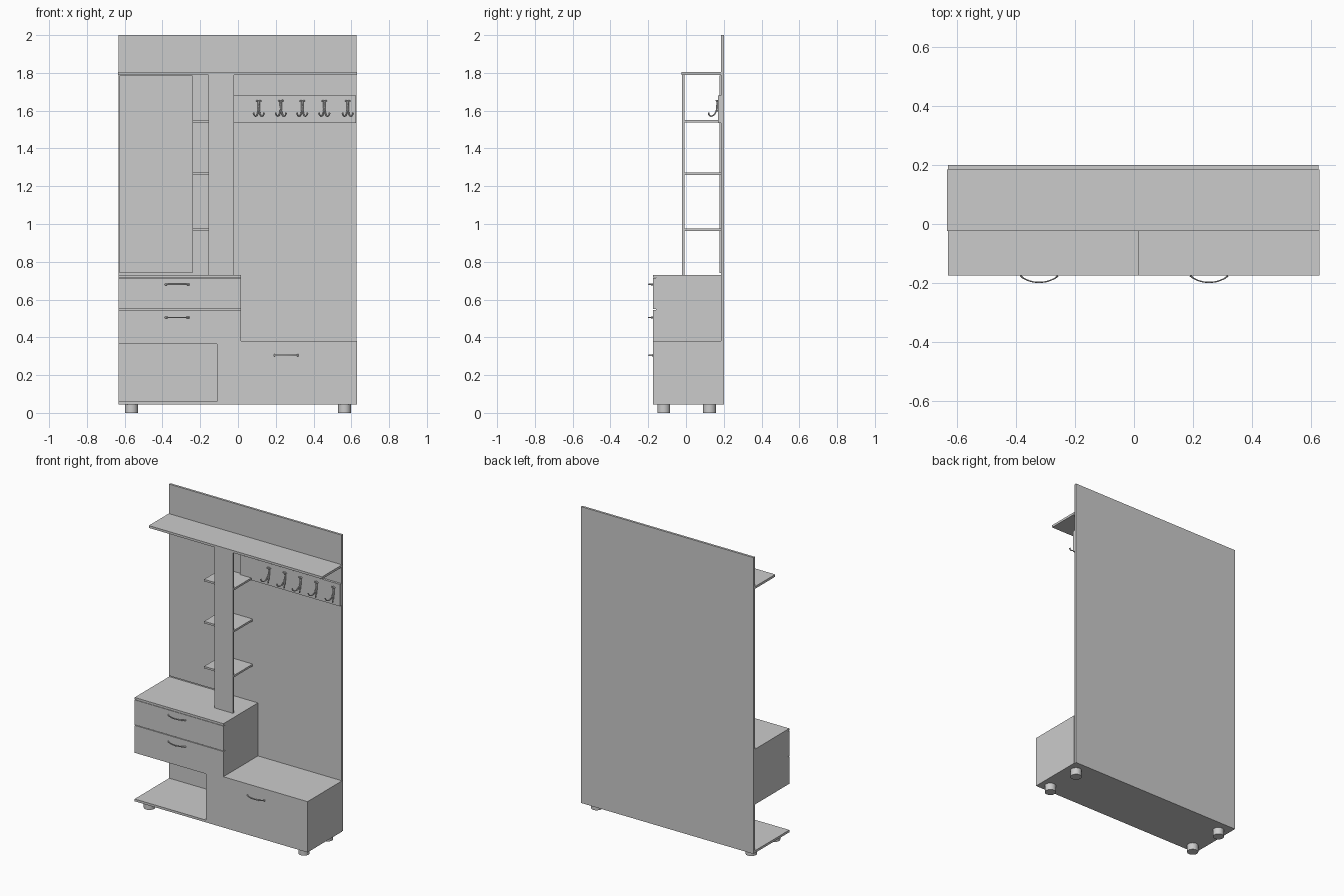
import bpy, bmesh, math

if "Cube" in bpy.data.objects:
    bpy.data.objects.remove(bpy.data.objects["Cube"])

def box(name, x0, x1, y0, y1, z0, z1):
    bm = bmesh.new()
    bmesh.ops.create_cube(bm, size=1)
    for v in bm.verts:
        v.co = ((x0 + x1) / 2 + v.co.x * (x1 - x0),
                (y0 + y1) / 2 + v.co.y * (y1 - y0),
                (z0 + z1) / 2 + v.co.z * (z1 - z0))
    me = bpy.data.meshes.new(name)
    bm.to_mesh(me)
    bm.free()
    ob = bpy.data.objects.new(name, me)
    bpy.context.collection.objects.link(ob)
    return ob

def tube(name, paths, radius, loc, scale=(1, 1, 1)):
    """Round-section tubes; each path point is (x, y, z, relative radius)."""
    cu = bpy.data.curves.new(name, 'CURVE')
    cu.dimensions = '3D'
    cu.bevel_depth = radius
    cu.bevel_resolution = 2
    cu.resolution_u = 5
    cu.use_fill_caps = True
    for pts in paths:
        s = cu.splines.new('BEZIER')
        s.bezier_points.add(len(pts) - 1)
        for bp, (x, y, z, r) in zip(s.bezier_points, pts):
            bp.co = (x, y, z)
            bp.radius = r
            bp.handle_left_type = bp.handle_right_type = 'AUTO'
    ob = bpy.data.objects.new(name, cu)
    bpy.context.collection.objects.link(ob)
    ob.location, ob.scale = loc, scale
    bpy.ops.object.select_all(action='DESELECT')
    ob.select_set(True)
    bpy.context.view_layer.objects.active = ob
    bpy.ops.object.convert(target='MESH')
    bpy.ops.object.shade_smooth_by_angle()

FRONT, BACK = -0.175, 0.185

# Back panel and base board
box("back_panel", -0.632, 0.627, BACK, 0.2, 0.045, 2.0)
box("base_board", -0.632, 0.63, FRONT, BACK, 0.045, 0.06)

# Low cabinet on the right with its flap door
box("cabinet_body", -0.11, 0.63, FRONT + 0.015, BACK, 0.06, 0.365)
box("cabinet_door", -0.11, 0.63, FRONT, FRONT + 0.015, 0.06, 0.365)
box("cabinet_top", 0.016, 0.63, FRONT, BACK, 0.365, 0.38)

# Drawer unit above the open shoe space
box("drawer_unit_body", -0.632, 0.016, FRONT + 0.015, BACK, 0.365, 0.716)
box("drawer_unit_top", -0.632, 0.016, FRONT, BACK, 0.716, 0.73)
box("drawer_front_lower", -0.632, 0.016, FRONT, FRONT + 0.015, 0.365, 0.546)
box("drawer_front_upper", -0.632, 0.016, FRONT, FRONT + 0.015, 0.55, 0.714)

# Hat shelf, front post and small shelves behind the post
box("hat_shelf", -0.635, 0.63, -0.023, BACK, 1.79, 1.805)
box("front_post", -0.155, -0.022, -0.022, -0.008, 0.73, 1.79)
for i, z in enumerate((0.963, 1.26, 1.537)):
    box(f"small_shelf_{i + 1}", -0.242, -0.022, -0.008, BACK, z, z + 0.013)

# Mirror and hook board on the back panel
box("mirror", -0.628, -0.242, 0.177, BACK, 0.74, 1.785)
box("hook_board", -0.105, 0.625, 0.17, BACK, 1.535, 1.68)

# Bowed handles, taller than they are thick
arc = [(-0.064, 0, 0, 1.5), (-0.05, -0.011, 0, 1), (0, -0.023, 0, 1),
       (0.05, -0.011, 0, 1), (0.064, 0, 0, 1.5)]
for i, (x, z) in enumerate(((-0.322, 0.68), (-0.322, 0.505), (0.255, 0.305))):
    tube(f"handle_{i + 1}", [arc], 0.0022, (x, FRONT, z), (1, 1, 1.8))

# Coat hooks: stem, two upturned prongs, short forked top
def prong(s):
    return [(0, -0.005, 0.03, 1), (s * 0.005, -0.014, -0.02, 1),
            (s * 0.014, -0.032, -0.037, 1), (s * 0.024, -0.047, -0.033, 1),
            (s * 0.028, -0.05, -0.02, 1.3)]

def fork(s):
    return [(0, -0.005, 0.025, 1), (s * 0.004, -0.006, 0.04, 1),
            (s * 0.012, -0.009, 0.045, 1.2)]

stem = [(0, -0.003, 0.047, 1.6), (0, -0.003, 0.02, 1.6), (0, -0.006, -0.012, 1.4)]
for i, x in enumerate((0.11, 0.227, 0.34, 0.457, 0.581)):
    tube(f"coat_hook_{i + 1}", [stem] + [f(s) for f in (prong, fork) for s in (-1, 1)],
         0.0038, (x, 0.17, 1.609))

# Round feet
for x in (-0.564, 0.564):
    for y in (-0.118, 0.125):
        bpy.ops.mesh.primitive_cylinder_add(vertices=32, radius=0.034, depth=0.045,
                                            location=(x, y, 0.0225))
        bpy.context.object.name = "foot"
        bpy.ops.object.shade_smooth_by_angle()
